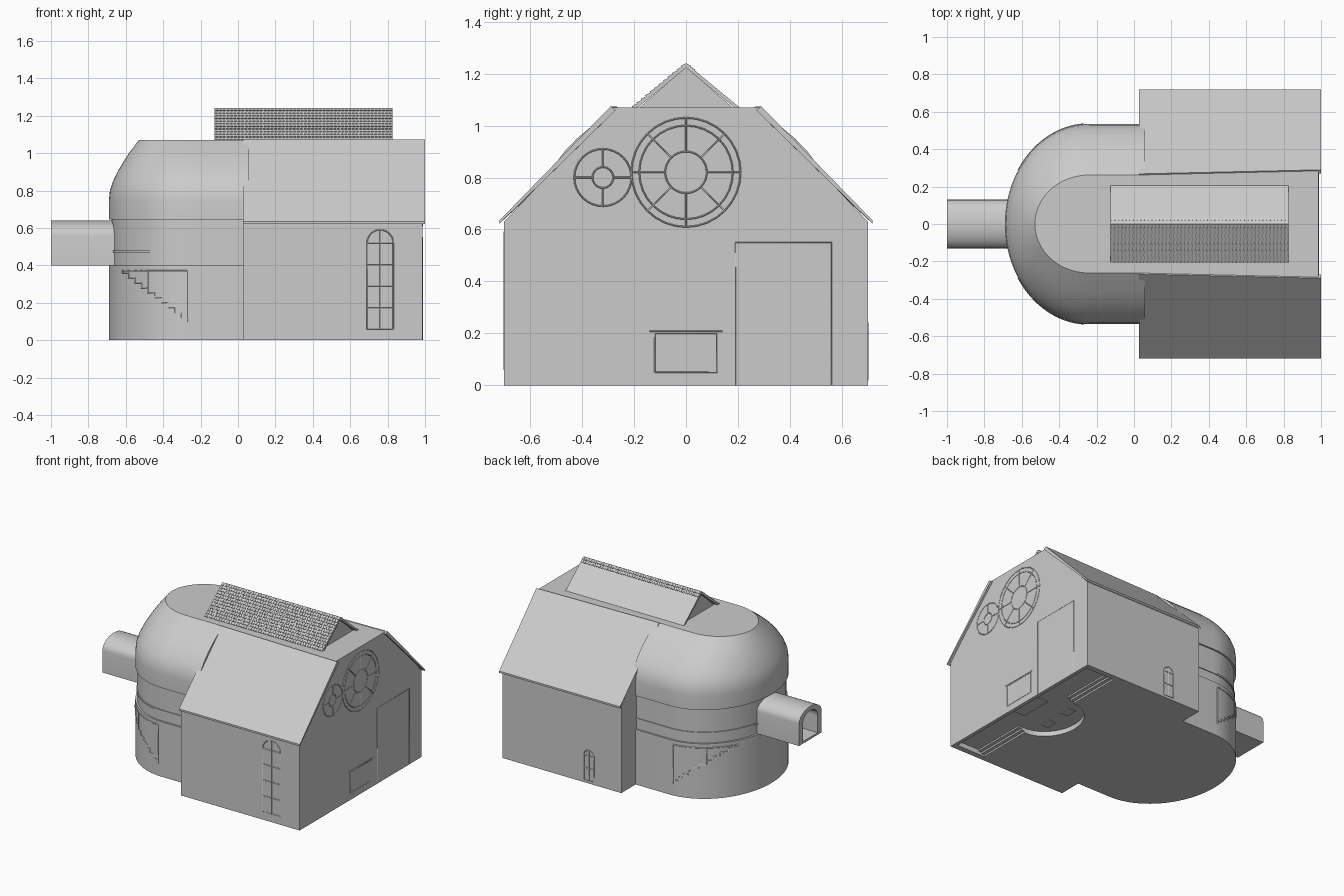
import bpy, bmesh, math
from mathutils import Vector

cube = bpy.data.objects.get("Cube")
if cube:
    bpy.data.objects.remove(cube, do_unlink=True)

stone = bpy.data.materials.new("pale_grey")
stone.use_nodes = True
GREY = (0.6, 0.6, 0.6, 1)
stone.diffuse_color = GREY
stone.node_tree.nodes["Principled BSDF"].inputs["Base Color"].default_value = GREY


def activate(ob):
    bpy.ops.object.select_all(action='DESELECT')
    ob.select_set(True)
    bpy.context.view_layer.objects.active = ob


def finish(bm, name, smooth=False):
    bmesh.ops.recalc_face_normals(bm, faces=bm.faces)
    me = bpy.data.meshes.new(name)
    bm.to_mesh(me)
    bm.free()
    me.materials.append(stone)
    ob = bpy.data.objects.new(name, me)
    bpy.context.collection.objects.link(ob)
    if smooth:
        activate(ob)
        bpy.ops.object.shade_smooth_by_angle(angle=math.radians(30))
    return ob


def loft(name, rings, smooth=False):
    """Join closed rings of points into a capped solid."""
    bm = bmesh.new()
    loops = [[bm.verts.new(p) for p in ring] for ring in rings]
    n = len(loops[0])
    for a, b in zip(loops, loops[1:]):
        for i in range(n):
            j = (i + 1) % n
            bm.faces.new((a[i], a[j], b[j], b[i]))
    bm.faces.new(loops[0])
    bm.faces.new(loops[-1])
    return finish(bm, name, smooth)


def along_x(name, profile, x0, x1, smooth=False, profile_end=None):
    """Extrude a (y, z) profile along x."""
    end = profile_end or profile
    return loft(name, [[(x0, y, z) for y, z in profile], [(x1, y, z) for y, z in end]], smooth)


def upright(name, outline, z0, z1):
    """Extrude an (x, y) outline upwards."""
    return loft(name, [[(x, y, z) for x, y in outline] for z in (z0, z1)])


def box_outline(x0, x1, y0, y1):
    return [(x0, y0), (x1, y0), (x1, y1), (x0, y1)]


def cut(target, cutter):
    cutter.hide_render = True
    mod = target.modifiers.new("opening", 'BOOLEAN')
    mod.operation, mod.object, mod.solver = 'DIFFERENCE', cutter, 'EXACT'
    activate(target)
    bpy.ops.object.modifier_apply(modifier=mod.name)
    bpy.data.objects.remove(cutter, do_unlink=True)


def trim(name, paths, radius=0.003):
    """Thin raised lines; each path is a list of 3D points."""
    cu = bpy.data.curves.new(name, 'CURVE')
    cu.dimensions = '3D'
    cu.bevel_depth, cu.bevel_resolution = radius, 0
    for pts in paths:
        sp = cu.splines.new('POLY')
        sp.points.add(len(pts) - 1)
        for p, co in zip(sp.points, pts):
            p.co = (*co, 1)
    ob = bpy.data.objects.new(name, cu)
    bpy.context.collection.objects.link(ob)
    cu.materials.append(stone)
    activate(ob)
    bpy.ops.object.convert(target='MESH')


def arc(cu, cv, ru, rv, a0, a1, n):
    return [(cu + ru * math.cos(math.radians(a0 + (a1 - a0) * i / n)),
             cv + rv * math.sin(math.radians(a0 + (a1 - a0) * i / n))) for i in range(n + 1)]


def arch(c, half, z0, spring, rise, n=16):
    return [(c + half, z0)] + arc(c, spring, half, rise, 0, 180, n) + [(c - half, z0)]


# Hall with a flat-topped gable, slightly wider at the gable end
def gable(top, eave=0.7):
    return [(-eave, 0), (eave, 0), (eave, 0.63), (top, 1.07), (-top, 1.07), (-eave, 0.63)]


hall = along_x("hall", gable(0.262), 0.03, 0.986, profile_end=gable(0.285))

# Sunken floor and half-round pit under the gable end
pit = [(0.96, 0.66), (0.73, 0.66)] + arc(0.73, 0, 0.22, 0.25, 90, 270, 20) + [(0.73, -0.66), (0.96, -0.66)]
cut(hall, upright("pit_cutter", pit, -0.1, 0.035))
for i in (0, 1):
    for s in (-1, 1):
        y = sorted((s * 0.25, s * 0.66))
        upright("floor_step", box_outline(0.73, 0.78 - 0.025 * i, *y), 0.012 * (2 - i), 0.04)
for y in (-0.1, 0.1):
    upright("floor_hatch", box_outline(0.62, 0.68, y - 0.04, y + 0.04), 0.029, 0.037)
upright("floor_plate", box_outline(0.84, 0.93, -0.12, 0.12), 0.029, 0.037)

# Roof panels with small eaves
for s in (-1, 1):
    def slope(t):
        return [(s * 0.718, 0.622), (s * 0.718, 0.635), (s * t, 1.074), (s * (t - 0.02), 1.06)]
    along_x("roof_panel", slope(0.268), 0.028, 1.0, profile_end=slope(0.29))

# Rounded chancel: straight sides closed by a half-ellipse
CX, A, B = -0.24, 0.45, 0.535


def apse(z, a, b, end=0.06):
    return [(end, b, z)] + [(x, y, z) for x, y in arc(CX, 0, a, b, 90, 270, 40)] + [(end, -b, z)]


loft("lower_drum", [apse(z, A, B) for z in (0, 0.4)], True)
loft("upper_drum", [apse(z, A - 0.015, B - 0.012) for z in (0.39, 0.66)], True)
loft("drum_band", [apse(z, A - 0.008, B - 0.006) for z in (0.468, 0.48)], True)
dome_profile = [(0.645, A, B), (0.75, A, B), (0.8, 0.445, 0.528), (0.85, 0.428, 0.505),
                (0.9, 0.404, 0.468), (0.95, 0.375, 0.42), (1.0, 0.343, 0.36), (1.07, 0.29, 0.262)]
loft("dome_roof", [apse(*p) for p in dome_profile], True)

# Barrel-vaulted passage with an arched opening
passage = along_x("passage", arch(0, 0.13, 0.4, 0.56, 0.08), -1.0, -0.6, True)
cut(passage, along_x("passage_cutter", arch(0, 0.085, 0.415, 0.54, 0.07), -1.1, -0.72))

# Ridge roof on top, with open shallow ends and tiles
along_x("ridge_core", [(-0.19, 1.06), (0.19, 1.06), (0, 1.225)], -0.1, 0.8)
RIDGE_X0, RIDGE_X1 = -0.125, 0.825
for s in (-1, 1):
    along_x("ridge_panel", [(s * 0.206, 1.07), (s * 0.185, 1.07), (0, 1.222), (0, 1.24)], RIDGE_X0, RIDGE_X1)

bm = bmesh.new()
low, top = Vector((0, -0.206, 1.07)), Vector((0, 0, 1.24))
ROWS, COLS = 12, 48
step = (RIDGE_X1 - RIDGE_X0) / COLS
for s, first in ((-1, 0), (1, ROWS - 2)):
    out = Vector((0, -0.17, 0.206)).normalized()
    for r in range(first, ROWS):
        p, q = low.lerp(top, r / ROWS), low.lerp(top, (r + 0.85) / ROWS)
        section = [p, q, q + out * 0.001, p + out * 0.005]
        for c in range(COLS):
            x0 = RIDGE_X0 + step * (c + 0.08 + 0.2 * (r % 2))
            ends = [[bm.verts.new((x, -s * v.y, v.z)) for v in section] for x in (x0, x0 + step * 0.72)]
            for i in range(4):
                j = (i + 1) % 4
                bm.faces.new((ends[0][i], ends[0][j], ends[1][j], ends[1][i]))
            bm.faces.new(ends[0])
            bm.faces.new(ends[1])
finish(bm, "ridge_tiles")


# Gable details: two round windows, tall doorway, low panel
def on_gable(pts):
    return [(0.986, y, z) for y, z in pts]


def round_window(name, cy, cz, radii, spokes):
    paths = [on_gable(arc(cy, cz, r, r, 0, 360, 32)) for r in radii]
    for i in range(spokes):
        a = 2 * math.pi * i / spokes
        paths.append(on_gable([(cy + r * math.cos(a), cz + r * math.sin(a)) for r in (radii[-1], radii[0])]))
    trim(name, paths)


round_window("large_round_window", 0, 0.82, (0.21, 0.18, 0.08), 8)
round_window("small_round_window", -0.32, 0.8, (0.11, 0.04), 4)
trim("gable_doorway", [on_gable([(0.19, 0), (0.19, 0.55), (0.56, 0.55), (0.56, 0)])], 0.002)
trim("gable_panel", [on_gable([(-0.12, 0.05), (-0.12, 0.2), (0.12, 0.2), (0.12, 0.05), (-0.12, 0.05)]),
                     on_gable([(-0.14, 0.208), (0.14, 0.208)])])


# Arched side windows
def side_window(name, cx, half, z0, spring, y, bars):
    outline = arch(cx, half, z0, spring, half)
    paths = [outline + outline[:1], [(cx, z0), (cx, spring + half)]]
    for i in range(1, bars + 1):
        z = z0 + (spring - z0) * i / bars
        paths.append([(cx - half, z), (cx + half, z)])
    trim(name, [[(x, y, z) for x, z in p] for p in paths])


side_window("tall_window", 0.76, 0.07, 0.06, 0.52, -0.7, 4)
side_window("small_window", 0.29, 0.04, 0.02, 0.2, 0.7, 2)


# Stepped stair frames wrapped on the drum
def on_drum(points, s):
    return [(x, s * B * math.sqrt(1 - ((x - CX) / A) ** 2), z) for x, z in points]


steps = []
COUNT = 10
for i in range(COUNT):
    x, z = -0.62 + 0.035 * i, 0.36 - 0.027 * i
    steps += [(x, z), (x + 0.035, z)]
steps.append((-0.27, 0.09))
head = [(-0.62 + 0.035 * i, 0.37) for i in range(COUNT + 1)]
for s in (-1, 1):
    trim("stair_frame", [on_drum(p, s) for p in (steps, head, [(-0.27, 0.37), (-0.27, 0.09)],
                                                  [(-0.48, 0.37), (-0.48, 0.25)])], 0.004)
